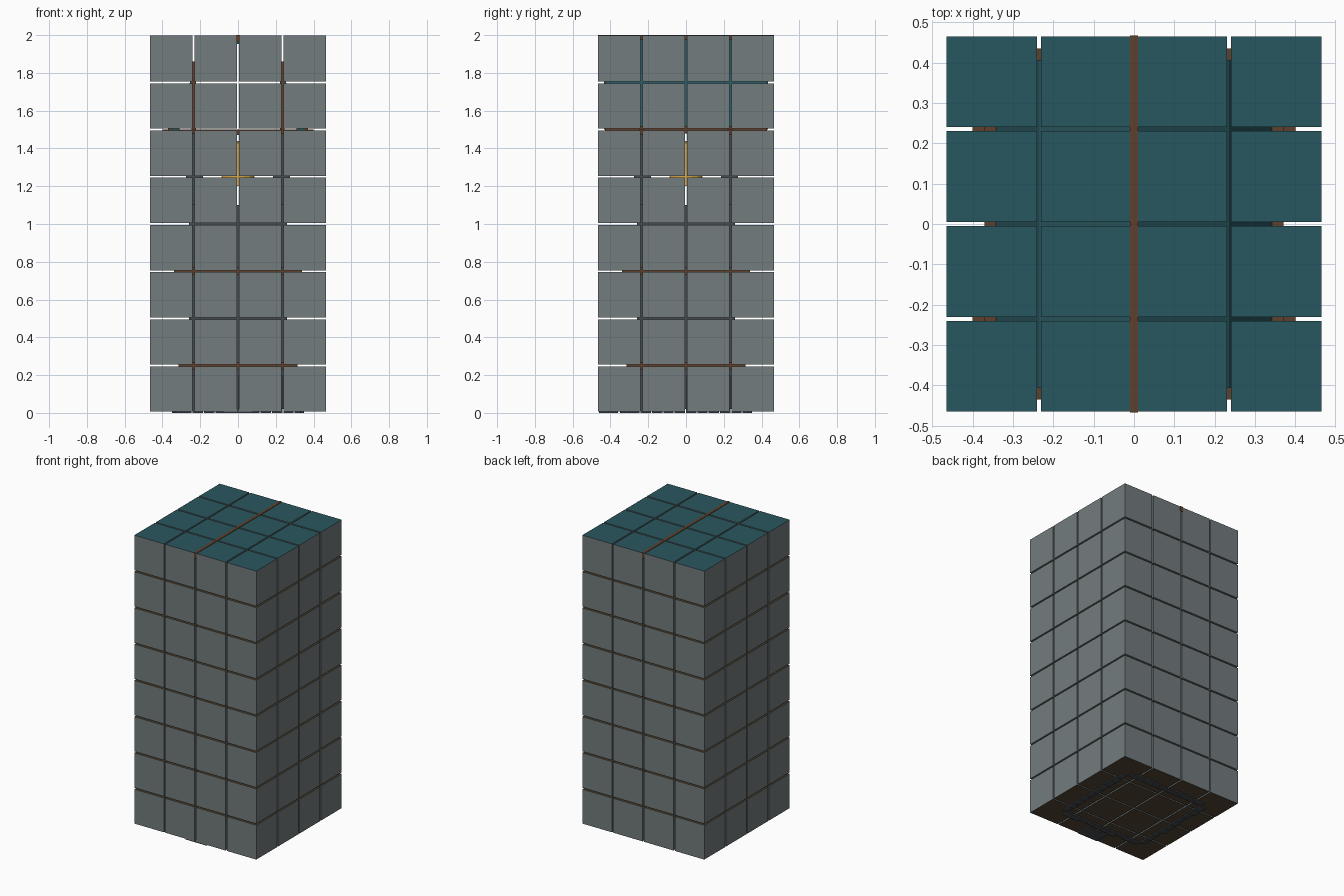
import bpy, bmesh, math, random
from mathutils import Matrix, Vector

if "Cube" in bpy.data.objects:
    bpy.data.objects.remove(bpy.data.objects["Cube"])

random.seed(4)

def mat(name, col):
    m = bpy.data.materials.new(name)
    m.diffuse_color = (*col, 1)
    m.use_nodes = True
    m.node_tree.nodes["Principled BSDF"].inputs["Base Color"].default_value = m.diffuse_color
    return m

GREY = mat("slate_grey", (0.17, 0.2, 0.205))
TEAL = mat("teal", (0.022, 0.095, 0.115))
WOOD = mat("wood", (0.115, 0.05, 0.025))
EARTH = mat("earth", (0.085, 0.062, 0.032))
GOLD = mat("gold", (0.6, 0.33, 0.05))
STONE = mat("dark_stone", (0.06, 0.07, 0.08))

def finish(name, bm, mats):
    me = bpy.data.meshes.new(name)
    bm.to_mesh(me)
    bm.free()
    for m in mats:
        me.materials.append(m)
    ob = bpy.data.objects.new(name, me)
    bpy.context.collection.objects.link(ob)
    return ob

def add_box(bm, lo, hi):
    c = [(a + b) / 2 for a, b in zip(lo, hi)]
    s = [b - a for a, b in zip(lo, hi)]
    r = bmesh.ops.create_cube(bm, size=1, matrix=Matrix.Translation(c) @ Matrix.Diagonal((*s, 1)))
    return {f for v in r["verts"] for f in v.link_faces}

def boxes(name, items, m):
    bm = bmesh.new()
    for lo, hi in items:
        add_box(bm, lo, hi)
    return finish(name, bm, [m])

# outer shell of cladding blocks: 4 x 4 x 8 with narrow joints
bm = bmesh.new()
for k in range(8):
    for i in range(4):
        for j in range(4):
            if 0 < k < 7 and i in (1, 2) and j in (1, 2):
                continue
            x, y = (i - 1.5) * 0.235, (j - 1.5) * 0.235
            z0 = 0.25 * k + (0.008 if k == 0 else 0.005)
            z1 = 0.25 * (k + 1) - (0.003 if k == 7 else 0.005)
            for f in add_box(bm, (x - 0.1125, y - 0.1125, z0), (x + 0.1125, y + 0.1125, z1)):
                f.normal_update()
                if f.normal.z > 0.5:
                    f.material_index = 1 if k == 7 else 2
                elif f.normal.z < -0.5 and k == 0:
                    f.material_index = 2
finish("cladding_blocks", bm, [GREY, TEAL, EARTH])

# ridge beam
boxes("ridge_beam", [((-0.01, -0.467, 1.965), (0.01, 0.467, 2.0))], WOOD)

# gambrel roof sheet
bm = bmesh.new()
prof = [(-0.35, 1.5), (-0.235, 1.8), (0, 1.985), (0.235, 1.8), (0.35, 1.5)]
rows = [[bm.verts.new((x, y, z)) for x, z in prof] for y in (-0.43, 0.43)]
for a in range(4):
    bm.faces.new((rows[0][a], rows[0][a + 1], rows[1][a + 1], rows[1][a]))
roof = finish("roof", bm, [TEAL])
sol = roof.modifiers.new("thickness", "SOLIDIFY")
sol.thickness = 0.03

# gable posts, eave beams and cross ties
items = [((s * 0.235 - 0.012, t * 0.42 - 0.015, 1.5), (s * 0.235 + 0.012, t * 0.42 + 0.015, 1.86))
         for s in (-1, 1) for t in (-1, 1)]
items += [((s * 0.34 - 0.03, -0.43, 1.48), (s * 0.34 + 0.03, 0.43, 1.52)) for s in (-1, 1)]
items += [((-0.4, s * 0.235 - 0.015, 1.47), (0.4, s * 0.235 + 0.015, 1.5)) for s in (-1, 1)]
boxes("roof_timbers", items, WOOD)

# open belfry corner pillars
boxes("belfry_pillars", [((s * 0.23 - 0.045, t * 0.23 - 0.045, 1.1), (s * 0.23 + 0.045, t * 0.23 + 0.045, 1.48))
                         for s in (-1, 1) for t in (-1, 1)], STONE)

# bell
bm = bmesh.new()
bp = [(0.0, 1.44), (0.04, 1.43), (0.06, 1.37), (0.075, 1.28), (0.105, 1.2)]
vs = [bm.verts.new((r, 0, z)) for r, z in bp]
es = [bm.edges.new(p) for p in zip(vs, vs[1:])]
bmesh.ops.spin(bm, geom=vs + es, cent=(0, 0, 0), axis=(0, 0, 1), angle=math.tau, steps=16)
bmesh.ops.remove_doubles(bm, verts=bm.verts, dist=1e-4)
finish("bell", bm, [GOLD])

# tower shaft, floor band and plinth
boxes("tower_shaft", [((-0.26, -0.26, 0.02), (0.26, 0.26, 1.1))], STONE)
boxes("floor_band", [((-0.34, -0.34, 0.73), (0.34, 0.34, 0.77)),
                     ((-0.315, -0.315, 0.23), (0.315, 0.315, 0.27))], WOOD)

# ring of foundation stones and front step
items = []
for i in range(10):
    a = -0.3 + i * 0.06
    for s in (-1, 1):
        w = 0.03 + random.random() * 0.02
        lo, hi = sorted((s * 0.3, s * (0.3 + w)))
        items.append(((a, lo, 0), (a + 0.055, hi, 0.2)))
        items.append(((lo, a, 0), (hi, a + 0.055, 0.2)))
items.append(((-0.08, -0.46, 0), (0.08, -0.36, 0.02)))
boxes("foundation_stones", items, STONE)
